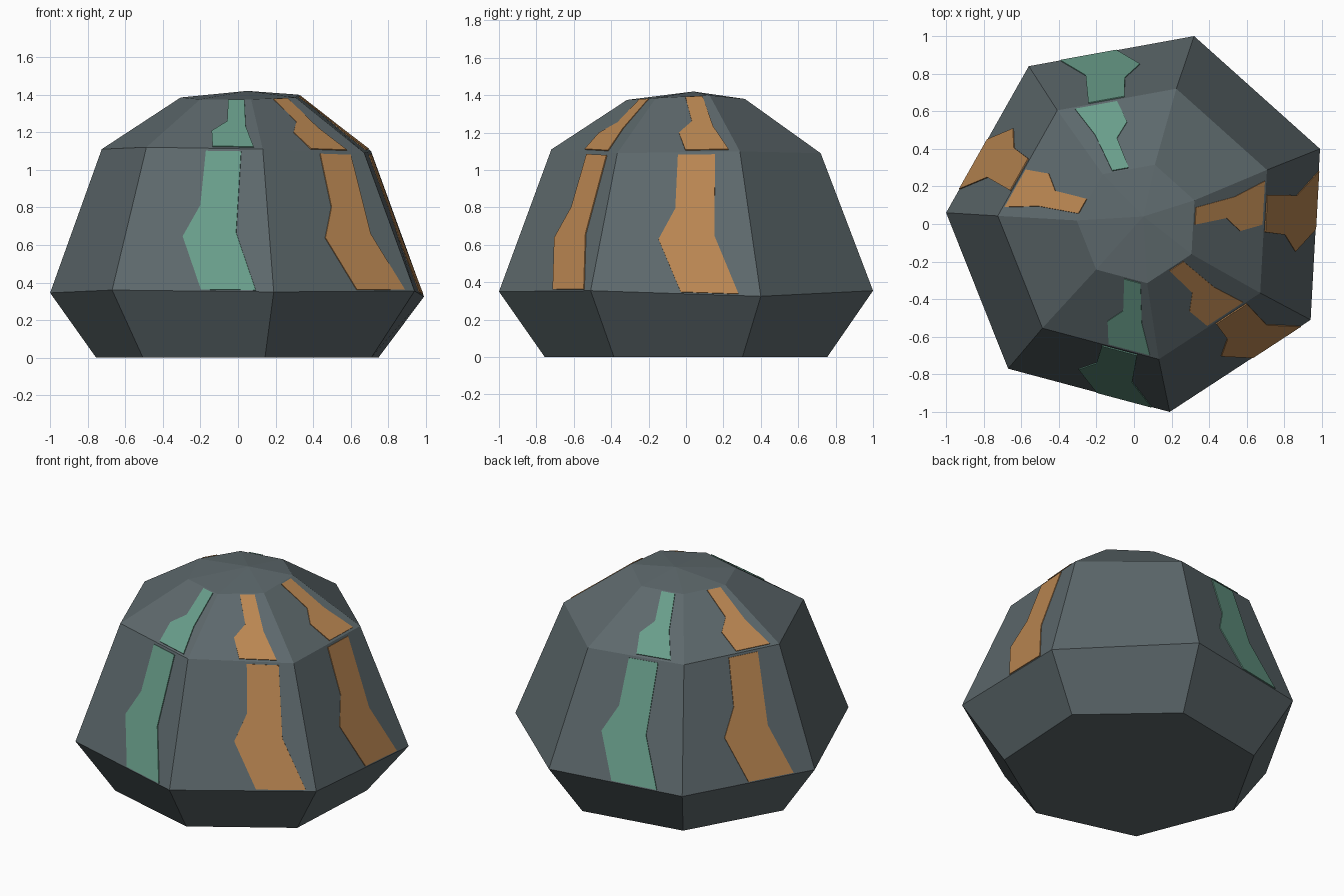
import bpy
import bmesh
from mathutils import Vector

cube = bpy.data.objects.get("Cube")
if cube:
    bpy.data.objects.remove(cube, do_unlink=True)


def make_material(name, colour):
    mat = bpy.data.materials.new(name)
    mat.use_nodes = True
    mat.diffuse_color = (*colour, 1)
    mat.node_tree.nodes["Principled BSDF"].inputs["Base Color"].default_value = (*colour, 1)
    return mat


stone = make_material("slate grey stone", (0.11, 0.14, 0.15))
green = make_material("green ore", (0.14, 0.34, 0.255))
orange = make_material("copper orange ore", (0.49, 0.24, 0.084))


def make_object(name, bm, mat):
    mesh = bpy.data.meshes.new(name)
    bm.to_mesh(mesh)
    bm.free()
    mesh.materials.append(mat)
    obj = bpy.data.objects.new(name, mesh)
    bpy.context.collection.objects.link(obj)
    return obj


# Irregular seven-sided outline at the widest level, counterclockwise
outline = [(0.32, 1.0), (-0.56, 0.84), (-1.0, 0.06), (-0.67, -0.77),
           (0.19, -1.0), (0.94, -0.51), (0.99, 0.40)]
SIDES = len(outline)


def ring(scale, heights, shift=(0, 0)):
    return [Vector((x * scale + shift[0], y * scale + shift[1], z))
            for (x, y), z in zip(outline, heights)]


rings = [
    ring(0.755, [0] * SIDES),
    ring(1.0, [0.355, 0.345, 0.345, 0.36, 0.35, 0.355, 0.325]),
    ring(0.72, [1.09, 1.10, 1.11, 1.12, 1.11, 1.09, 1.10], (-0.005, 0)),
    ring(0.315, [1.38, 1.38, 1.385, 1.375, 1.375, 1.385, 1.40], (0.01, 0)),
]

# Boulder: stacked rings, a flat base and a shallow faceted crown
bm = bmesh.new()
verts = [[bm.verts.new(p) for p in level] for level in rings]
for low, high in zip(verts, verts[1:]):
    for i in range(SIDES):
        j = (i + 1) % SIDES
        bm.faces.new((low[i], low[j], high[j], high[i]))
bm.faces.new(verts[0][::-1])
apex = bm.verts.new((0.05, 0.04, 1.42))
for i in range(SIDES):
    bm.faces.new((verts[-1][i], verts[-1][(i + 1) % SIDES], apex))
make_object("boulder", bm, stone)

# Jagged vein outlines as (across, up) fractions of a panel
lower_vein = [(0.54, 0.01), (0.88, 0.01), (0.76, 0.41), (0.805, 0.98),
              (0.505, 0.98), (0.495, 0.6), (0.39, 0.38)]
upper_vein = [(0.555, 0.03), (0.915, 0.03), (0.855, 0.44), (0.86, 0.98),
              (0.55, 0.98), (0.63, 0.54), (0.49, 0.34)]


def make_vein(name, side, level, shape, shift, mat):
    nxt = (side + 1) % SIDES
    low, high = rings[level], rings[level + 1]
    bm = bmesh.new()
    points = []
    for u, t in shape:
        bottom = low[side].lerp(low[nxt], u + shift)
        top = high[side].lerp(high[nxt], u + shift)
        points.append(bm.verts.new(bottom.lerp(top, t)))
    bm.faces.new(points)
    plate = make_object(name, bm, mat)
    solid = plate.modifiers.new("thickness", "SOLIDIFY")
    solid.thickness = 0.006
    solid.offset = 1


# Veins: panel index, label, material, lower shift, upper shift
veins = [(0, "back_green", green, -0.07, -0.055),
         (1, "back_right_orange", orange, -0.04, 0.0),
         (3, "front_green", green, 0.01, 0.01),
         (4, "front_left_orange", orange, 0.05, -0.07),
         (5, "left_orange", orange, -0.01, 0.0)]
for side, label, mat, low_shift, high_shift in veins:
    make_vein(label + "_lower_vein", side, 1, lower_vein, low_shift, mat)
    make_vein(label + "_upper_vein", side, 2, upper_vein, high_shift, mat)
